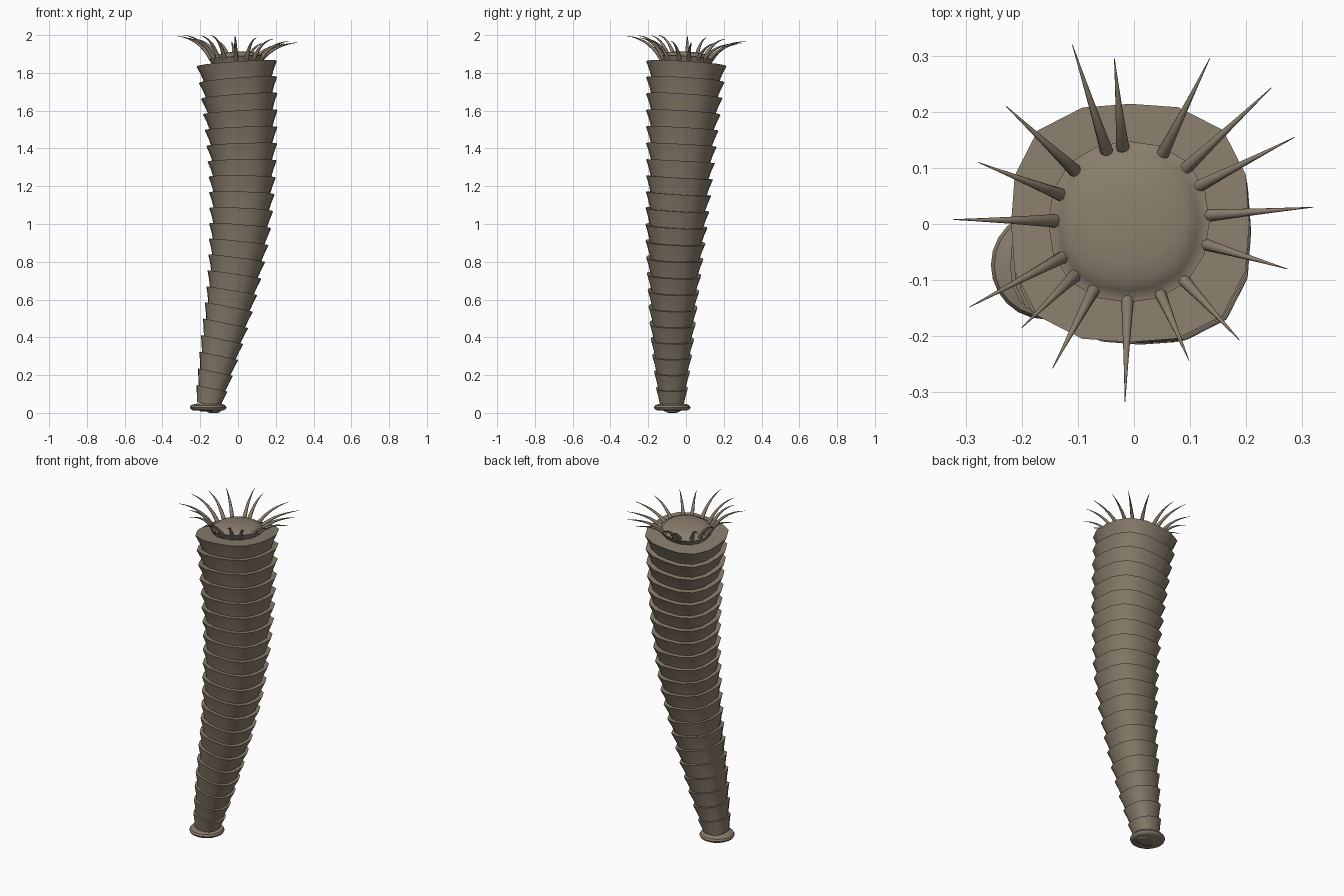
import bpy, math
from mathutils import Vector

cube = bpy.data.objects.get("Cube")
if cube:
    bpy.data.objects.remove(cube, do_unlink=True)

skin = bpy.data.materials.new("brown_grey_skin")
skin.use_nodes = True
COLOR = (0.25, 0.205, 0.15, 1)
skin.diffuse_color = COLOR
skin.node_tree.nodes["Principled BSDF"].inputs["Base Color"].default_value = COLOR

UP = Vector((0, 0, 1))

# Body keys, evenly spaced in height: centre x, centre y, radius
KEYS = [Vector(k) for k in (
    (-.155, -.075, .074), (-.092, -.073, .111), (-.032, -.066, .137), (.008, -.053, .162),
    (.022, -.034, .178), (.014, -.017, .195), (-.007, .002, .213))]
Z0, STEP = 0.05, 0.3


def body_at(z):
    """Smooth centre and radius of the body at a height."""
    t = (z - Z0) / STEP
    i = max(0, min(int(t), len(KEYS) - 2))
    u = t - i
    p1, p2 = KEYS[i], KEYS[i + 1]
    p0 = KEYS[i - 1] if i else 2 * p1 - p2
    p3 = KEYS[i + 2] if i + 2 < len(KEYS) else 2 * p2 - p1
    v = 0.5 * (2 * p1 + (p2 - p0) * u + (2 * p0 - 5 * p1 + 4 * p2 - p3) * u * u
               + (3 * p1 - p0 - 3 * p2 + p3) * u ** 3)
    return Vector((v.x, v.y, z)), v.z


def tangent(z):
    return (body_at(z + .02)[0] - body_at(z - .02)[0]).normalized()


def loft(rings, sides, square=0.0):
    """Skin rings given as (centre, radius, direction); caps both ends."""
    verts, faces = [], []
    for centre, radius, direction in rings:
        turn = UP.rotation_difference(direction)
        for k in range(sides):
            a = math.tau * k / sides
            r = radius * (1 + square * math.sin(2 * a) ** 2)
            verts.append(centre + turn @ Vector((r * math.cos(a), r * math.sin(a), 0)))
    for j in range(len(rings) - 1):
        for k in range(sides):
            a, b = j * sides + k, j * sides + (k + 1) % sides
            faces.append((a, b, b + sides, a + sides))
    faces.append(tuple(reversed(range(sides))))
    faces.append(tuple(range(len(verts) - sides, len(verts))))
    return verts, faces


def add_part(name, verts, faces, angle=40):
    mesh = bpy.data.meshes.new(name)
    mesh.from_pydata(verts, [], faces)
    mesh.materials.append(skin)
    obj = bpy.data.objects.new(name, mesh)
    bpy.context.collection.objects.link(obj)
    bpy.ops.object.select_all(action='DESELECT')
    obj.select_set(True)
    bpy.context.view_layer.objects.active = obj
    bpy.ops.object.shade_smooth_by_angle(angle=math.radians(angle))
    return obj


# Ringed body: every segment flares up to a sharp rim, then steps back in
SEGMENTS, FIRST, LAST = 21, 0.13, 1.847
pitch = (LAST - FIRST) / (SEGMENTS - 1)
rings = []
for s in range(SEGMENTS):
    top = FIRST + s * pitch
    for f, scale in ((0, .86), (.5, .92), (1, 1)):
        z = top - pitch * (1 - f)
        centre, radius = body_at(z)
        rings.append((centre, radius * scale, tangent(z)))
add_part("ringed_body", *loft(rings, 16, 0.1))

# Head: short flared neck, lip and low dome
axis = tangent(LAST)
base = body_at(LAST)[0]
HEAD = ((.125, -.005), (.133, .012), (.144, .032), (.132, .034),
        (.125, .042), (.105, .053), (.075, .060), (.035, .064))
add_part("head_dome", *loft([(base + axis * h, r, axis) for r, h in HEAD], 16, 0.04))

# Foot: rounded disc with a small boss beneath
foot = Vector((-.158, -.073, 0))
FOOT = ((.04, .008), (.05, .014), (.08, .013), (.093, .02), (.097, .029),
        (.091, .04), (.075, .046), (.055, .05))
add_part("foot_disc", *loft([(foot + UP * h, r, UP) for r, h in FOOT], 24))
boss = foot + Vector((.03, 0, 0))
add_part("foot_boss", *loft([(boss + UP * h, r, UP)
                             for r, h in ((.02, 0), (.035, .005), (.04, .02))], 16))

# Crown of tapering feelers, given by where their tips end in plan
TIPS = ((.135, .295), (.245, .243), (.287, .155), (.32, .03), (.273, -.08), (.188, -.207),
        (.098, -.243), (-.016, -.317), (-.145, -.257), (-.2, -.185), (-.293, -.148),
        (-.322, .008), (-.278, .11), (-.228, .21), (-.11, .32), (-.035, .295))
verts, faces = [], []
for x, y in TIPS:
    tip = Vector((x, y, 1.979 - .05 * (x + y)))
    out = Vector((x + .008, y - .004, 0)).normalized()
    start = Vector((-.008, .004, 1.872)) + out * .133
    bend = start.lerp(tip, .35)
    bend.z = tip.z - .012
    tube = []
    for n in range(8):
        t = n / 7
        p = start * (1 - t) ** 2 + bend * 2 * t * (1 - t) + tip * t * t
        d = (bend - start) * (1 - t) + (tip - bend) * t
        tube.append((p, .0115 * (1 - t) + .0006, d.normalized()))
    v, f = loft(tube, 8)
    faces += [tuple(i + len(verts) for i in face) for face in f]
    verts += v
add_part("head_feelers", verts, faces, 60)
